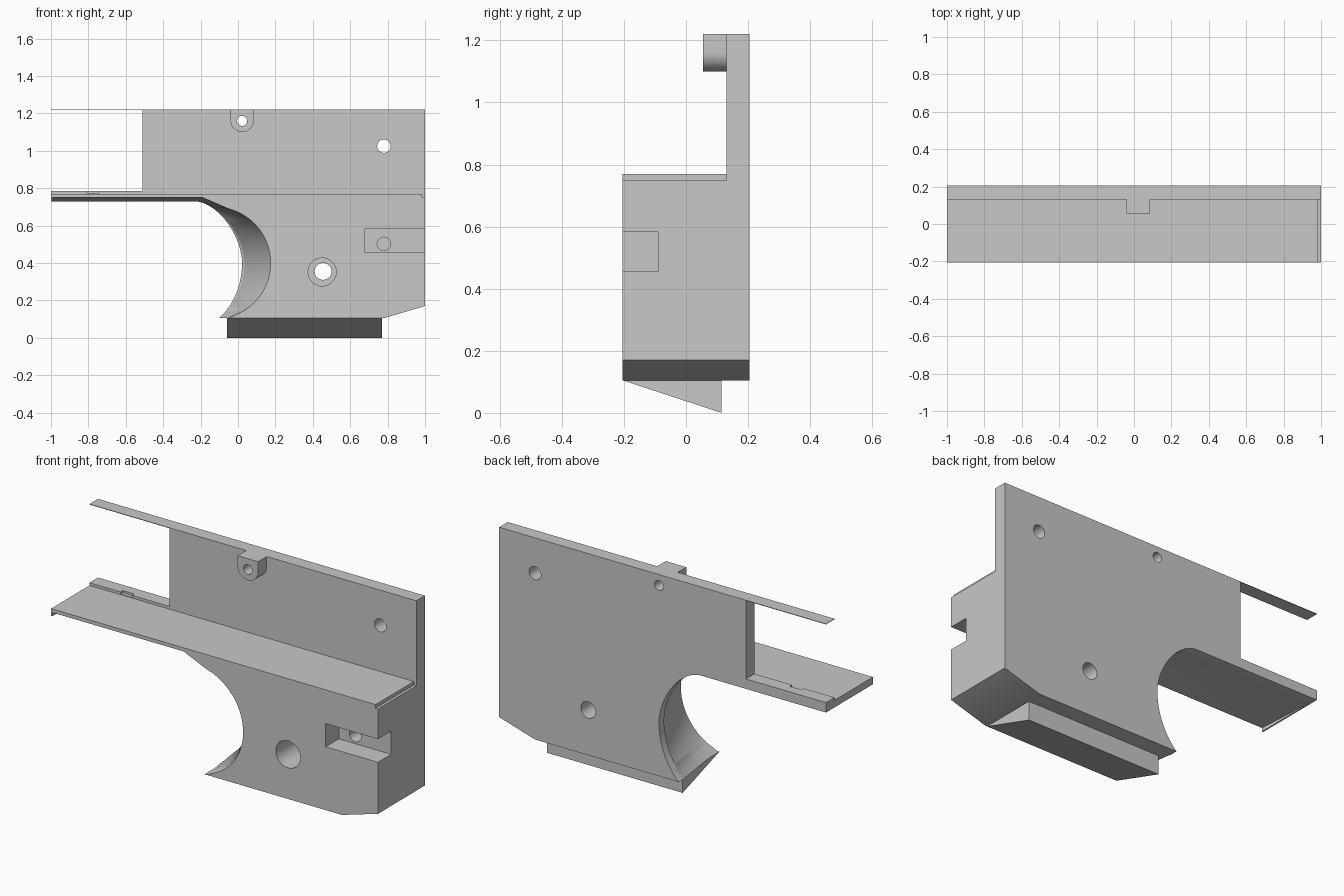
import bpy, bmesh, math
from mathutils import Vector
from mathutils.geometry import interpolate_bezier

cube = bpy.data.objects.get("Cube")
if cube:
    bpy.data.objects.remove(cube, do_unlink=True)

grey = bpy.data.materials.new("plain grey")
grey.use_nodes = True
colour = (0.58, 0.58, 0.58, 1)
grey.diffuse_color = colour
grey.node_tree.nodes["Principled BSDF"].inputs["Base Color"].default_value = colour


def loft(name, sections):
    """Join matching (x, z) outlines, each given with its y position."""
    bm = bmesh.new()
    rings = [[bm.verts.new((x, y, z)) for x, z in pts] for y, pts in sections]
    n = len(rings[0])
    for a, b in zip(rings, rings[1:]):
        for i in range(n):
            j = (i + 1) % n
            bm.faces.new((a[i], a[j], b[j], b[i]))
    bm.faces.new(rings[0])
    bm.faces.new(rings[-1])
    bm.normal_update()
    bmesh.ops.triangulate(bm, faces=bm.faces[:])
    bmesh.ops.recalc_face_normals(bm, faces=bm.faces[:])
    if bm.calc_volume(signed=True) < 0:
        bmesh.ops.reverse_faces(bm, faces=bm.faces[:])
    mesh = bpy.data.meshes.new(name)
    bm.to_mesh(mesh)
    bm.free()
    mesh.materials.append(grey)
    obj = bpy.data.objects.new(name, mesh)
    bpy.context.collection.objects.link(obj)
    return obj


def box(name, x0, x1, y0, y1, z0, z1):
    outline = [(x0, z0), (x1, z0), (x1, z1), (x0, z1)]
    return loft(name, [(y0, outline), (y1, outline)])


def cylinder(name, x, z, radius, y0, y1):
    turn = [math.tau * i / 40 for i in range(40)]
    ring = [(x + radius * math.cos(a), z + radius * math.sin(a)) for a in turn]
    return loft(name, [(y0, ring), (y1, ring)])


def combine(target, other, operation):
    mod = target.modifiers.new(operation, "BOOLEAN")
    mod.operation = operation
    mod.solver = "EXACT"
    mod.object = other
    bpy.context.view_layer.objects.active = target
    bpy.ops.object.modifier_apply(modifier=mod.name)
    bpy.data.objects.remove(other, do_unlink=True)


# Tapered arch: wide circular mouth at the front, tighter curve at the back
def bezier(*pts):
    k = [Vector((x, z, 0)) for x, z in pts]
    return [(p.x, p.y) for p in interpolate_bezier(*k, 13)]


upper = bezier((-.22, .73), (-.09, .71), (.022, .53), (.022, .4))
lower = bezier((.022, .4), (.022, .29), (-.02, .18), (-.1, .105))
back_arch = upper + lower[1:]
sweep = math.radians(75.6)
front_arch = [(-.19, .75)]
for i in range(24):
    a = sweep * (1 - 2 * i / 23)
    front_arch.append((-.124 + .299 * math.cos(a), .4 + .299 * math.sin(a)))
ledge_arch = [(b[0] * .92 + f[0] * .08, b[1] * .92 + f[1] * .08)
              for f, b in zip(front_arch, back_arch)]


def outline(arch):
    tip = (arch[-1][0], .105)
    return ([(-1, .77), (-1, arch[0][1])] + arch[:-1] +
            [tip, (.78, .105), (1, .17), (1, .75), (.985, .75), (.985, .77)])


# Main body with the long shelf
body = loft("main_body", [(-.205, outline(front_arch)), (.15, outline(ledge_arch)),
                          (.16, outline(back_arch)), (.205, outline(back_arch))])
combine(body, box("back_plate", -.51, 1, .13, .205, .74, 1.22), "UNION")
combine(body, box("shelf_rim", -1, -.5, .13, .205, .74, .785), "UNION")

# Round-bottomed mounting tab on the back plate
cx, r = .022, .0625
tab_outline = [(cx - r, 1.22)] + [
    (cx - r * math.cos(math.pi * i / 20), 1.1625 - r * math.sin(math.pi * i / 20))
    for i in range(21)] + [(cx + r, 1.22)]
combine(body, loft("mounting_tab", [(.055, tab_outline), (.15, tab_outline)]), "UNION")

# Slot, holes and counterbore
combine(body, box("slot", .68, 1.1, -.3, -.09, .455, .583), "DIFFERENCE")
for x, z, radius, y0, y1 in [
        (cx, 1.16, .027, -.3, .3),
        (.78, 1.025, .036, -.3, .3),
        (.78, .502, .036, -.15, .05),
        (.45, .352, .075, -.3, .05),
        (.455, .355, .045, -.3, .3)]:
    combine(body, cylinder("hole", x, z, radius, y0, y1), "DIFFERENCE")
combine(body, box("rim_notch", -.81, -.74, .1, .15, .773, .8), "DIFFERENCE")

bpy.ops.object.select_all(action="DESELECT")
body.select_set(True)
bpy.context.view_layer.objects.active = body
bpy.ops.object.shade_smooth_by_angle(angle=math.radians(25))

# Wedge foot under the body, sloping down to the back
foot_top = [(-.06, .106), (.77, .106)]
loft("wedge_foot", [(-.205, [(-.06, .105), (.77, .105)] + foot_top[::-1]),
                    (.115, [(-.06, 0), (.77, 0)] + foot_top[::-1])])

# Thin strip continuing the top edge, and the lip at the shelf end
box("top_strip", -1, -.51, .13, .205, 1.217, 1.22)
box("shelf_end_lip", -1, -.992, -.205, .205, .73, .755)
